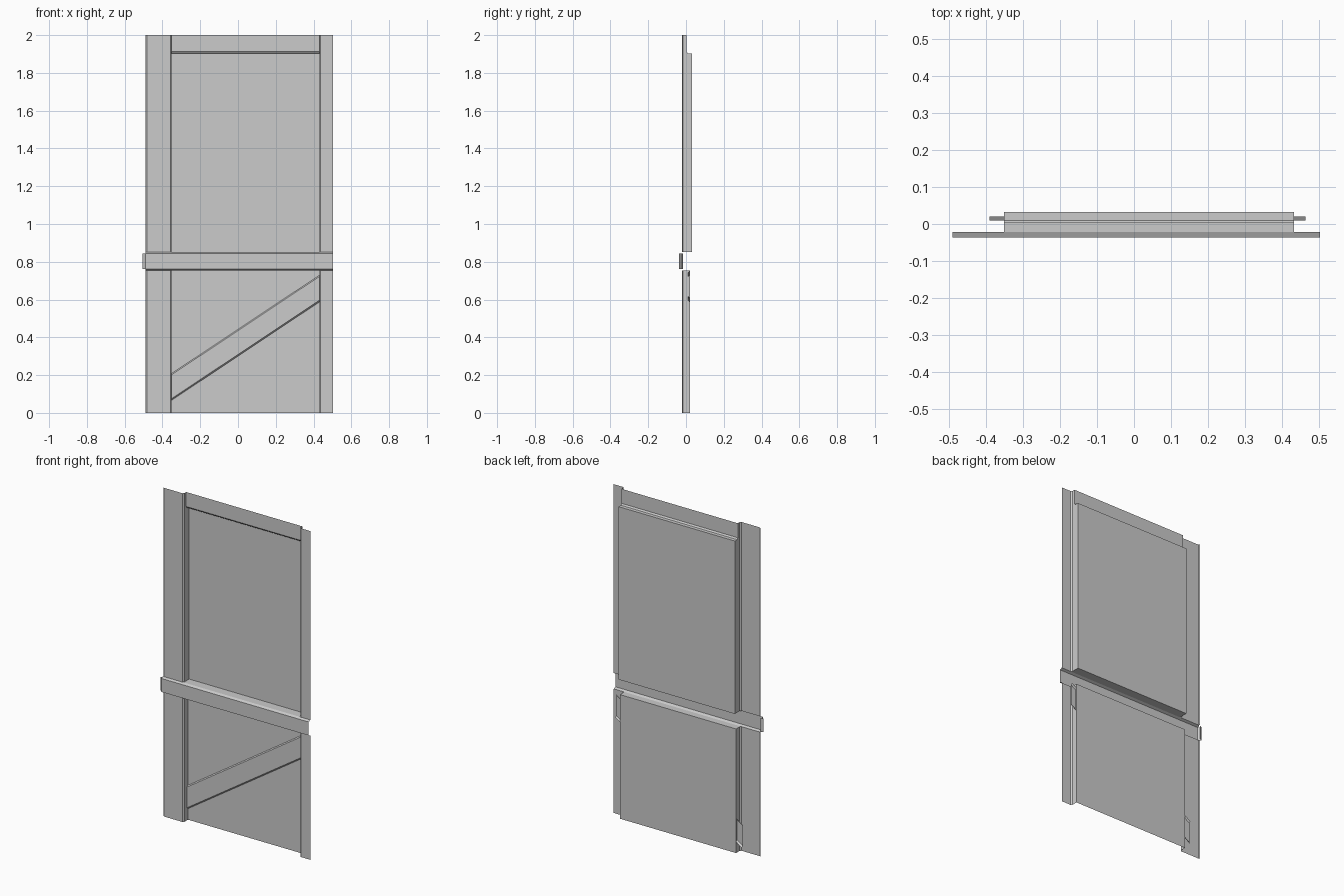
import bpy
import bmesh

cube = bpy.data.objects.get("Cube")
if cube:
    bpy.data.objects.remove(cube, do_unlink=True)

grey = bpy.data.materials.new("plain grey")
grey.use_nodes = True
COLOUR = (0.6, 0.6, 0.6, 1)
grey.diffuse_color = COLOUR
grey.node_tree.nodes["Principled BSDF"].inputs["Base Color"].default_value = COLOUR

# Key planes of the pressed sheet
LEFT, RIGHT = -0.351, 0.431        # recess side walls
FACE, BAND = -0.022, -0.037        # stile face, rail face
LIP, UPPER, LOWER, HEAD = -0.015, 0.032, 0.02, 0.003
BEVEL = 0.007
LEDGE_LOW, LEDGE_HIGH, TOP = 0.755, 0.851, 2.0


def finish(name, bm):
    bmesh.ops.remove_doubles(bm, verts=bm.verts, dist=0.0001)
    mesh = bpy.data.meshes.new(name)
    bm.to_mesh(mesh)
    bm.free()
    mesh.materials.append(grey)
    obj = bpy.data.objects.new(name, mesh)
    bpy.context.scene.collection.objects.link(obj)
    return obj


def loft(name, start, end):
    """Open sheet between two matching point rows."""
    bm = bmesh.new()
    a = [bm.verts.new(p) for p in start]
    b = [bm.verts.new(p) for p in end]
    for i in range(len(a) - 1):
        bm.faces.new((a[i], a[i + 1], b[i + 1], b[i]))
    return finish(name, bm)


def along_x(name, profile, x0, x1):
    return loft(name, [(x0, y, z) for y, z in profile], [(x1, y, z) for y, z in profile])


def along_z(name, profile, z0, z1):
    return loft(name, [(x, y, z1) for x, y in profile], [(x, y, z0) for x, y in profile])


def plate(name, points):
    bm = bmesh.new()
    bm.faces.new([bm.verts.new(p) for p in points])
    return finish(name, bm)


# Recessed panels with their ledges
upper = [(HEAD, TOP), (HEAD, 1.912), (HEAD + BEVEL, 1.903), (UPPER, 1.903),
         (UPPER, LEDGE_HIGH), (FACE, LEDGE_HIGH)]
lower = [(FACE, LEDGE_LOW), (LOWER, LEDGE_LOW), (LOWER, 0)]
along_x("upper_panel", upper, LEFT, RIGHT)
along_x("lower_panel", lower, LEFT, RIGHT)

# Recess side walls
for side, x in (("right", LEFT), ("left", RIGHT)):
    plate(side + "_upper_wall", [(x, y, z) for y, z in
          [(LIP, TOP)] + upper[:-1] + [(LIP, LEDGE_HIGH)]])
    plate(side + "_lower_wall", [(x, y, z) for y, z in
          [(LIP, LEDGE_LOW)] + lower[1:] + [(LIP, 0)]])

# Stiles with bevelled inner edges and a folded outer edge
right_stile = [(-0.49, -0.016), (-0.483, FACE), (LEFT - BEVEL, FACE), (LEFT, LIP)]
left_stile = [(RIGHT, LIP), (RIGHT + BEVEL, FACE), (0.502, FACE)]
for level, z0, z1 in (("lower", 0, LEDGE_LOW), ("upper", LEDGE_HIGH, TOP)):
    along_z(level + "_right_stile", right_stile, z0, z1)
    along_z(level + "_left_stile", left_stile, z0, z1)

# Middle rail with bevelled edges and a tapered, folded end
rail = [(FACE, LEDGE_HIGH), (BAND, LEDGE_HIGH - BEVEL),
        (BAND, LEDGE_LOW + BEVEL), (FACE, LEDGE_LOW)]
along_x("middle_rail", rail, -0.49, 0.502)
along_z("middle_rail_end", [(-0.49, -0.016), (-0.505, FACE), (-0.49, BAND)],
        LEDGE_LOW + BEVEL, LEDGE_HIGH - BEVEL)

# Diagonal brace, running through the side walls
def brace_row(x):
    rise = 0.665 * (x - LEFT)
    return [(x, y, z + rise) for y, z in
            ((LOWER, 0.209), (0.01, 0.202), (0.01, 0.076), (LOWER, 0.067))]


loft("diagonal_brace", brace_row(-0.39), brace_row(0.462))
